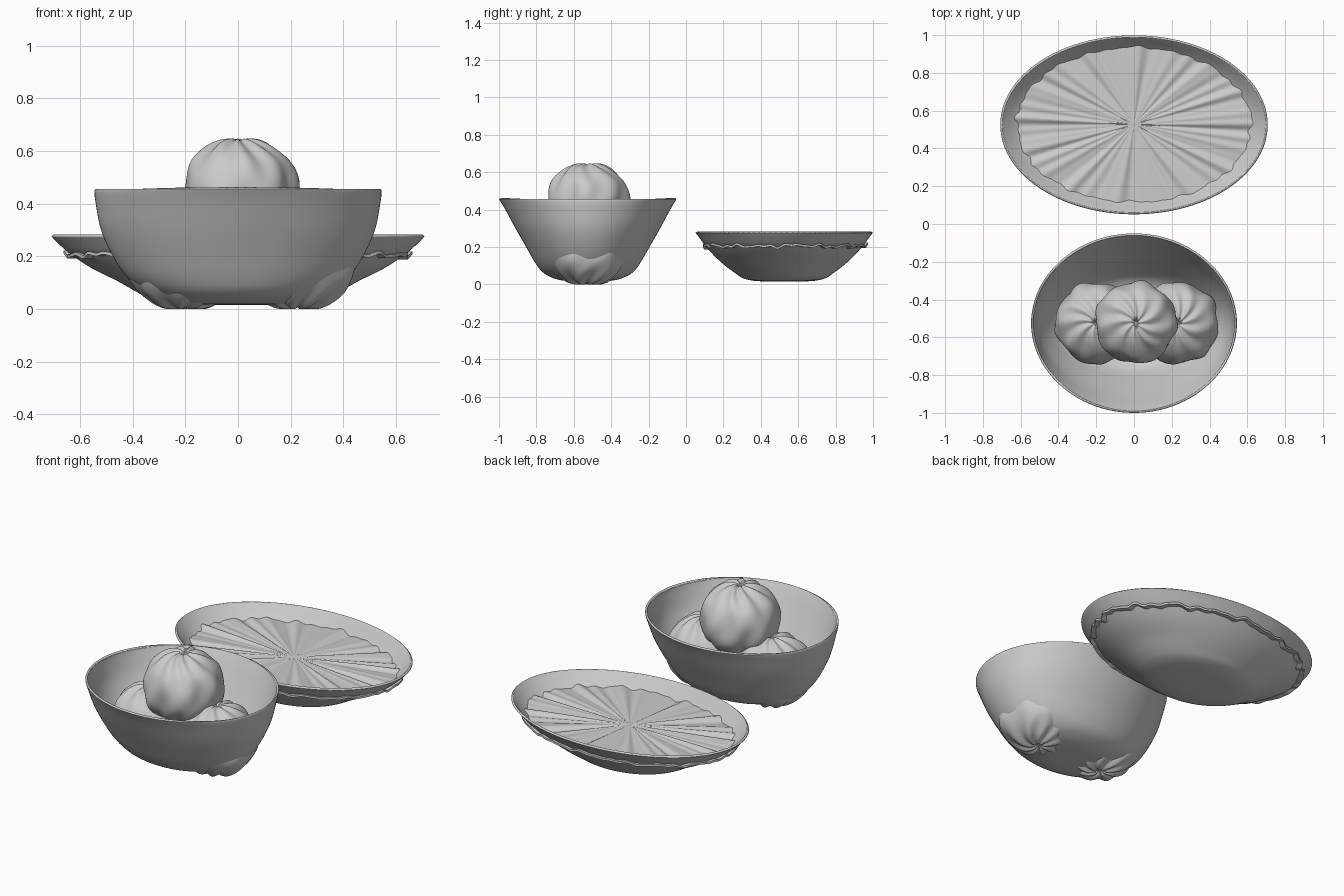
import bpy, bmesh, math
from math import sin, cos, pi

if "Cube" in bpy.data.objects:
    bpy.data.objects.remove(bpy.data.objects["Cube"])


def catmull(pts, n):
    """Smooth a list of tuples with a Catmull-Rom spline."""
    out = []
    for i in range(len(pts) - 1):
        p = [pts[max(0, i - 1)], pts[i], pts[i + 1], pts[min(len(pts) - 1, i + 2)]]
        for k in range(n):
            t = k / n
            out.append(tuple(0.5 * (2 * b + (c - a) * t + (2 * a - 5 * b + 4 * c - d) * t * t
                                    + (3 * b - a - 3 * c + d) * t ** 3) for a, b, c, d in zip(*p)))
    return out + [pts[-1]]


def rings_object(name, rows, segs, point, cap_top=False):
    """Loft rings from a bottom pole; point(row, angle) gives each vertex."""
    bm = bmesh.new()
    rings = [[bm.verts.new(point(r, 2 * pi * i / segs)) for i in range(segs)] for r in rows]
    for lo, hi in zip(rings, rings[1:]):
        for i in range(segs):
            j = (i + 1) % segs
            bm.faces.new((lo[i], lo[j], hi[j], hi[i]))
    bm.faces.new(rings[0][::-1])
    if cap_top:
        bm.faces.new(rings[-1])
    me = bpy.data.meshes.new(name)
    bm.to_mesh(me)
    bm.free()
    ob = bpy.data.objects.new(name, me)
    bpy.context.collection.objects.link(ob)
    bpy.ops.object.select_all(action='DESELECT')
    ob.select_set(True)
    bpy.context.view_layer.objects.active = ob
    bpy.ops.object.shade_smooth_by_angle(angle=math.radians(50))
    return ob


def vessel(name, cy, profile, thickness):
    """Oval dish whose x and y half-widths follow separate profiles."""
    ob = rings_object(name, catmull(profile, 4), 96,
                      lambda r, a: (r[0] * cos(a), cy + r[1] * sin(a), r[2]))
    m = ob.modifiers.new("wall", 'SOLIDIFY')
    m.thickness = thickness
    m.offset = -1
    return ob


# Deep oval bowl: (x half-width, y half-width, z)
vessel("bowl", -0.525, [
    (0.02, 0.02, 0.016), (0.20, 0.13, 0.020), (0.29, 0.20, 0.040), (0.355, 0.247, 0.07),
    (0.42, 0.284, 0.12), (0.475, 0.33, 0.20), (0.52, 0.387, 0.30),
    (0.54, 0.441, 0.40), (0.545, 0.468, 0.445), (0.541, 0.475, 0.456)], 0.012)

# Shallow oval plate
vessel("plate", 0.525, [
    (0.02, 0.02, 0.015), (0.22, 0.15, 0.018), (0.31, 0.22, 0.033), (0.375, 0.262, 0.06),
    (0.455, 0.322, 0.105), (0.555, 0.376, 0.155), (0.638, 0.424, 0.21),
    (0.69, 0.459, 0.257), (0.708, 0.474, 0.276)], 0.012)


# Thin pleated sheet lying across the plate
def sheet_point(row, a):
    r, z = row
    wave = (sin(17 * a) + 0.8 * sin(29 * a + 1 + sin(2 * a)) + 0.7 * sin(41 * a + 2)) / 2.5
    slow = sin(5 * a + 0.7) * 0.5 + sin(9 * a) * 0.5
    k = r * (1 + r * r * (0.012 * wave + 0.010 * slow))
    return (0.655 * k * cos(a), 0.527 + 0.438 * k * sin(a),
            z + 0.011 * wave * min(1, 1.4 * r) + 0.004 * slow * r)


radii = [0.02, 0.08, 0.16, 0.26, 0.38, 0.5, 0.62, 0.74, 0.85, 0.94, 1.0]
rings_object("pleated_sheet", [(r, 0.200) for r in radii] + [(r, 0.212) for r in radii[::-1]],
             240, sheet_point, True)


# Round buns gathered into twisted pleats at both poles: (radius, z)
BUN = catmull([(0.004, 0.020), (0.03, 0.003), (0.07, 0.003), (0.12, 0.022), (0.172, 0.065),
               (0.205, 0.12), (0.215, 0.185), (0.208, 0.25), (0.18, 0.312),
               (0.125, 0.362), (0.075, 0.386), (0.03, 0.391), (0.004, 0.378)], 4)


def bun(name, cx, cy, z0, turn):
    def point(row, a):
        r, z = row
        q = r / 0.215
        b = a + turn + 0.6 * (1 - q)
        pleat = sin(9 * b + 0.8 * sin(2 * b))
        fold = 4 * q * (1 - q)
        lump = 0.006 * sin(5 * b + 14 * z) + 0.004 * sin(8 * b - 25 * z + 1)
        rad = r + (lump + 0.003 * pleat) * q
        side = 1 if z > 0.2 else -1
        dz = side * 0.007 * (pleat - 0.4) * fold
        return (cx + rad * cos(a), cy + rad * sin(a), max(0, z0 + z + dz))
    return rings_object(name, BUN, 96, point, True)


bun("bun_left", -0.2, -0.525, 0.0, 0.3)
bun("bun_right", 0.232, -0.525, 0.0, 1.7)
bun("bun_top", 0.01, -0.522, 0.253, 0.9)
